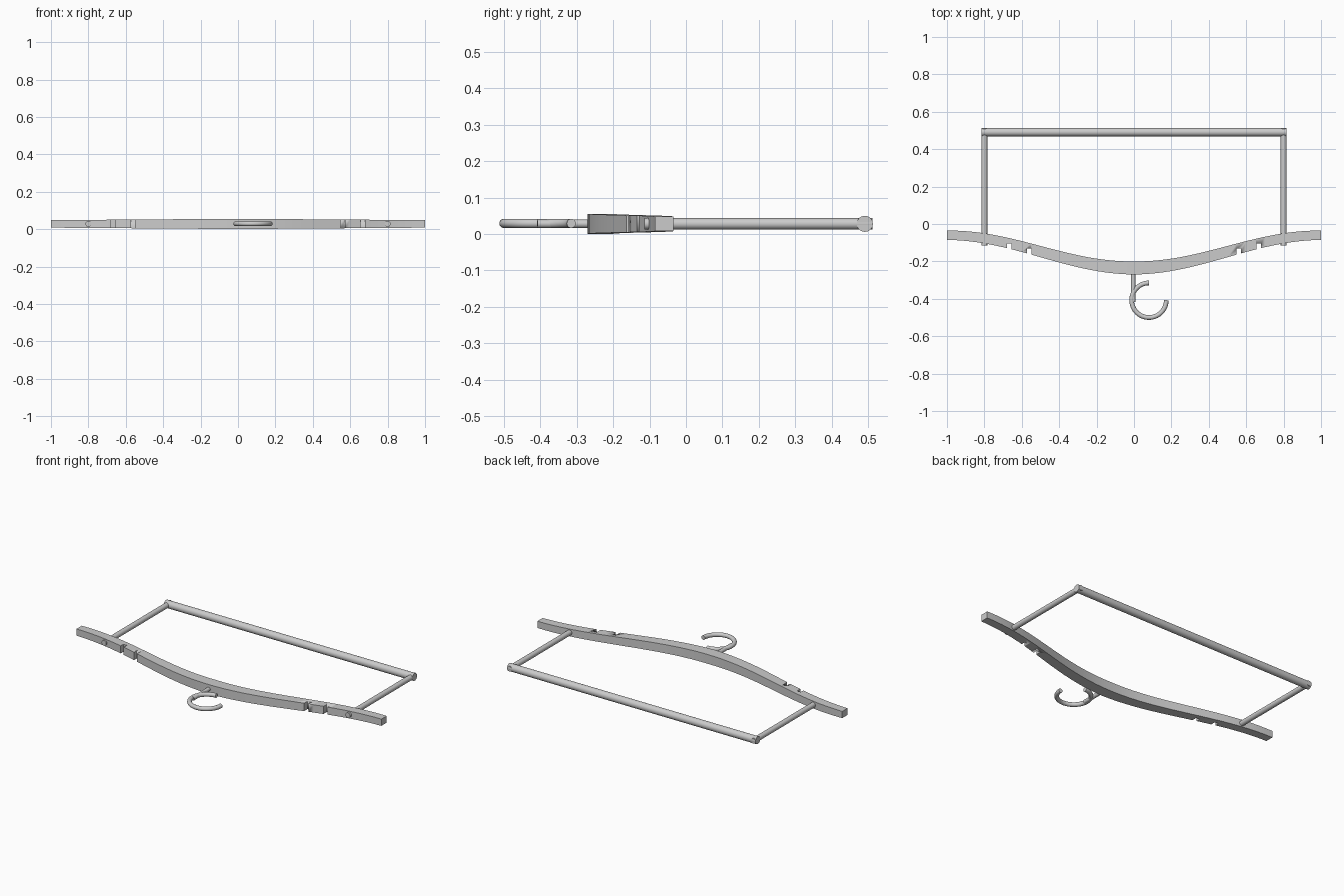
import bpy, bmesh
from math import cos, sin, pi
from mathutils import Vector

if "Cube" in bpy.data.objects:
    bpy.data.objects.remove(bpy.data.objects["Cube"])

ZC = 0.028


def finish(name, bm):
    bmesh.ops.recalc_face_normals(bm, faces=bm.faces)
    me = bpy.data.meshes.new(name)
    bm.to_mesh(me)
    bm.free()
    ob = bpy.data.objects.new(name, me)
    bpy.context.collection.objects.link(ob)
    bpy.ops.object.select_all(action='DESELECT')
    ob.select_set(True)
    bpy.context.view_layer.objects.active = ob
    bpy.ops.object.shade_smooth_by_angle(angle=0.6)
    return ob


def loft(name, rings):
    """Skin a list of closed rings and cap both ends."""
    bm = bmesh.new()
    rows = [[bm.verts.new(p) for p in r] for r in rings]
    n = len(rows[0])
    for a, b in zip(rows, rows[1:]):
        for i in range(n):
            j = (i + 1) % n
            bm.faces.new((a[i], a[j], b[j], b[i]))
    bm.faces.new(rows[0])
    bm.faces.new(rows[-1])
    return finish(name, bm)


def tube(name, path, radius, sides=32):
    """Round tube along a path lying in a horizontal plane."""
    path = [Vector(p) for p in path]
    up, rings = Vector((0, 0, 1)), []
    for i, p in enumerate(path):
        t = (path[min(i + 1, len(path) - 1)] - path[max(i - 1, 0)]).normalized()
        side = t.cross(up)
        rings.append([p + radius * (cos(2 * pi * k / sides) * side + sin(2 * pi * k / sides) * up)
                      for k in range(sides)])
    return loft(name, rings)


def arm_y(x):
    return -0.06 - 0.175 * (0.5 + 0.5 * cos(pi * x))


# Curved shoulder arm, thicker in the middle
rings = []
for i in range(41):
    x = -1 + i / 20
    a = abs(x)
    hy, hz = 0.035 - 0.010 * a, 0.0275 - 0.0075 * a
    y = arm_y(x)
    rings.append([(x, y + sy * hy, ZC + sz * hz) for sy, sz in ((-1, -1), (1, -1), (1, 1), (-1, 1))])
arm = loft("shoulder_arm", rings)

# Strap notches cut in the outer edge on both sides
bm = bmesh.new()
for s in (-1, 1):
    for x in (0.56, 0.667):
        top = arm_y(x) - 0.001
        ret = bmesh.ops.create_cube(bm, size=1)
        for v in ret['verts']:
            v.co = Vector((s * x + v.co.x * 0.024, top - 0.05 + v.co.y * 0.1, ZC + v.co.z * 0.2))
cutter = finish("notch_cutter", bm)
cutter.hide_render = True
cutter.hide_viewport = True
mod = arm.modifiers.new("notches", 'BOOLEAN')
mod.operation = 'DIFFERENCE'
mod.solver = 'EXACT'
mod.object = cutter

# Side rods and trouser bar
for s, side in ((-1, "left"), (1, "right")):
    tube(side + "_side_rod", [(s * 0.8, -0.114, ZC), (s * 0.8, 0.512, ZC)], 0.0155)
tube("trouser_bar", [(-0.815, 0.491, ZC), (0.815, 0.491, ZC)], 0.022)

# Hook stem and three-quarter ring hook
tube("hook_stem", [(-0.004, -0.24, ZC), (-0.004, -0.418, ZC)], 0.0115)
arc = [pi / 2 + 1.5 * pi * i / 48 for i in range(49)]
tube("hook", [(0.08 + 0.0925 * cos(t), -0.4075 + 0.0925 * sin(t), ZC + 0.001) for t in arc], 0.0125, 20)
